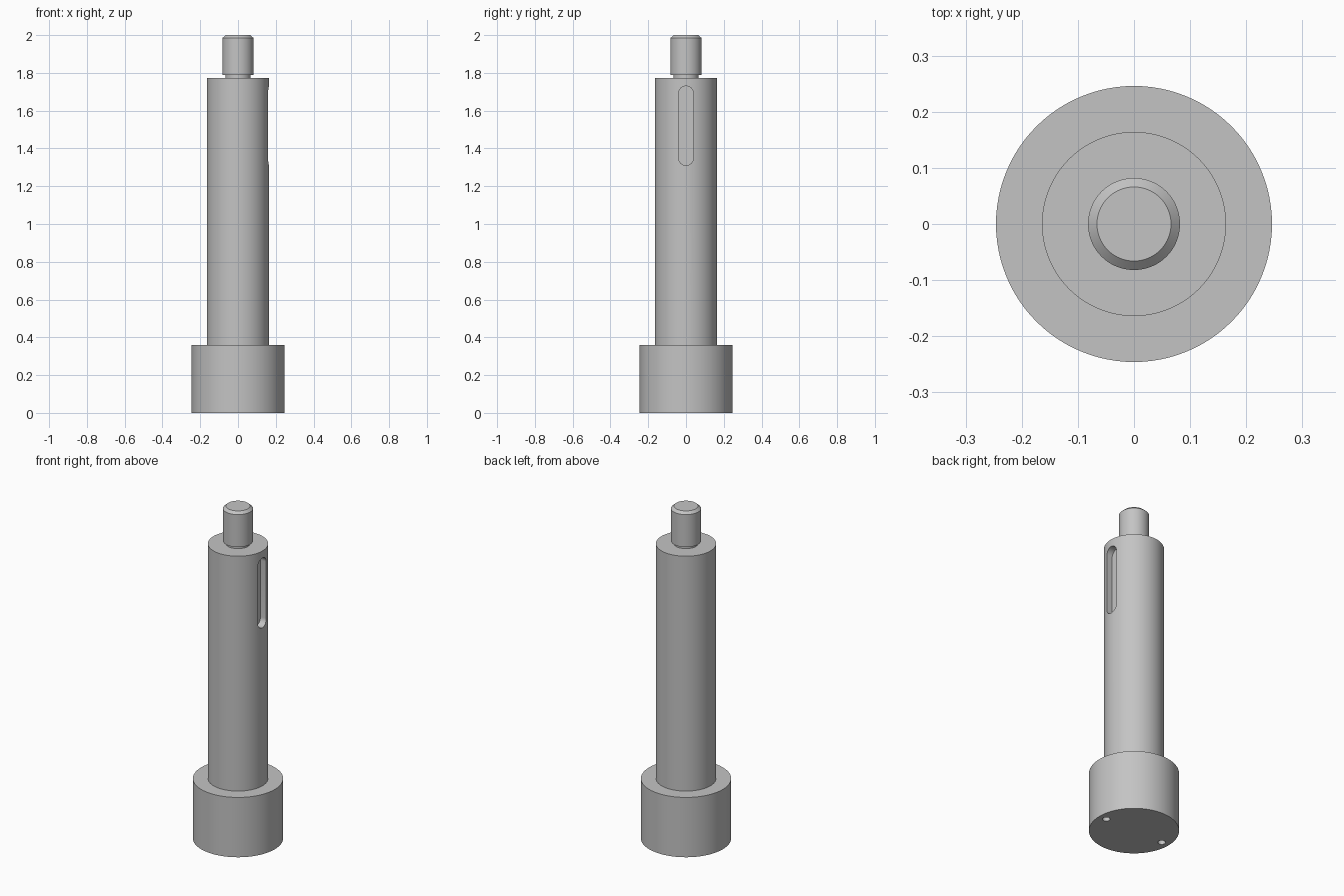
import bpy, bmesh, math

cube = bpy.data.objects.get("Cube")
if cube:
    bpy.data.objects.remove(cube, do_unlink=True)

steel = bpy.data.materials.new("steel grey")
steel.use_nodes = True
GREY = (0.55, 0.55, 0.55, 1)
steel.diffuse_color = GREY
steel.node_tree.nodes["Principled BSDF"].inputs["Base Color"].default_value = GREY


def add_object(name, bm):
    bmesh.ops.recalc_face_normals(bm, faces=bm.faces)
    mesh = bpy.data.meshes.new(name)
    bm.to_mesh(mesh)
    bm.free()
    mesh.materials.append(steel)
    obj = bpy.data.objects.new(name, mesh)
    bpy.context.collection.objects.link(obj)
    return obj


def turned(name, profile, sides=96):
    """Solid of revolution with flat end caps, from (radius, height) points."""
    bm = bmesh.new()
    rings = []
    for r, z in profile:
        angles = [2 * math.pi * i / sides for i in range(sides)]
        rings.append([bm.verts.new((r * math.cos(a), r * math.sin(a), z)) for a in angles])
    for low, high in zip(rings, rings[1:]):
        for i in range(sides):
            j = (i + 1) % sides
            bm.faces.new((low[i], low[j], high[j], high[i]))
    bm.faces.new(rings[0])
    bm.faces.new(rings[-1])
    return add_object(name, bm)


def slot_cutter(name, half_width, z_low, z_high, x_floor, x_out, steps=16):
    """Round-ended slot outline in the YZ plane, extruded along x."""
    bm = bmesh.new()
    outline = []
    for centre, start in ((z_high - half_width, 0), (z_low + half_width, math.pi)):
        for i in range(steps + 1):
            a = start + math.pi * i / steps
            outline.append(bm.verts.new((x_floor, half_width * math.cos(a),
                                         centre + half_width * math.sin(a))))
    face = bm.faces.new(outline)
    out = bmesh.ops.extrude_face_region(bm, geom=[face])["geom"]
    bmesh.ops.translate(bm, vec=(x_out - x_floor, 0, 0),
                        verts=[v for v in out if isinstance(v, bmesh.types.BMVert)])
    return add_object(name, bm)


def cut(target, cutter):
    cutter.hide_render = True
    mod = target.modifiers.new(cutter.name, 'BOOLEAN')
    mod.operation = 'DIFFERENCE'
    mod.solver = 'EXACT'
    mod.object = cutter
    bpy.context.view_layer.objects.active = target
    bpy.ops.object.modifier_apply(modifier=mod.name)
    bpy.data.objects.remove(cutter, do_unlink=True)


# Stepped shaft: collar, main journal, undercut neck and chamfered end pin
shaft = turned("stepped_shaft", [
    (0.246, 0), (0.246, 0.36),
    (0.164, 0.36), (0.164, 1.773),
    (0.066, 1.773), (0.066, 1.79),
    (0.082, 1.79), (0.082, 1.985),
    (0.066, 2.0)])

# Keyway on the left side
cut(shaft, slot_cutter("keyway_cutter", 0.04, 1.31, 1.73, 0.122, 0.25))

# Two blind holes in the base
for side in (-1, 1):
    hole = turned("hole_cutter", [(0.021, -0.05), (0.021, 0.1)], 32)
    hole.location.x = 0.197 * side
    bpy.context.view_layer.update()
    cut(shaft, hole)

bpy.ops.object.select_all(action='DESELECT')
shaft.select_set(True)
bpy.context.view_layer.objects.active = shaft
bpy.ops.object.shade_smooth_by_angle(angle=math.radians(30))
